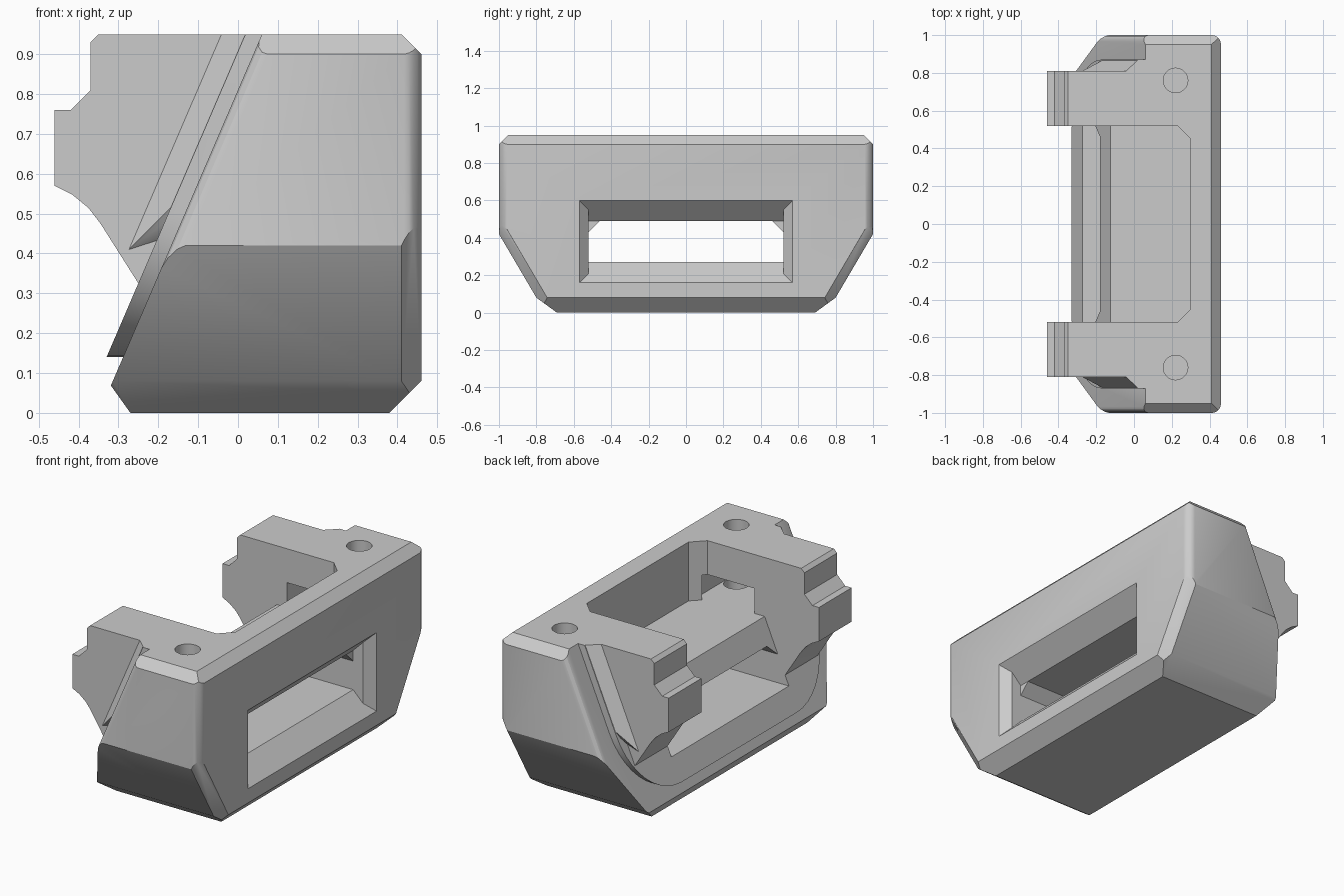
import bpy, bmesh, math
from mathutils import Vector

old = bpy.data.objects.get("Cube")
if old:
    bpy.data.objects.remove(old, do_unlink=True)

grey = bpy.data.materials.new("plain grey")
grey.use_nodes = True
grey.diffuse_color = (0.6, 0.6, 0.6, 1)
grey.node_tree.nodes["Principled BSDF"].inputs["Base Color"].default_value = (0.6, 0.6, 0.6, 1)

LEAN = 0.43  # x gained per unit of height on the sloped face


def finish(bm, name):
    bmesh.ops.recalc_face_normals(bm, faces=bm.faces)
    mesh = bpy.data.meshes.new(name)
    bm.to_mesh(mesh)
    bm.free()
    mesh.materials.append(grey)
    ob = bpy.data.objects.new(name, mesh)
    bpy.context.scene.collection.objects.link(ob)
    return ob


def prism(name, profile, axis, lo, hi, lean=0):
    """Extrude a 2D profile along an axis, optionally leaning with height."""
    bm = bmesh.new()

    def place(p, d):
        a, b = p
        x, y, z = {"x": (d, a, b), "y": (a, d, b), "z": (a, b, d)}[axis]
        return bm.verts.new((x + lean * z, y, z))

    ends = [[place(p, d) for p in profile] for d in (lo, hi)]
    bm.faces.new(ends[0])
    bm.faces.new(ends[1])
    n = len(profile)
    for i in range(n):
        j = (i + 1) % n
        bm.faces.new((ends[0][i], ends[0][j], ends[1][j], ends[1][i]))
    return finish(bm, name)


def hull(name, points):
    bm = bmesh.new()
    for p in points:
        bm.verts.new(p)
    bmesh.ops.convex_hull(bm, input=bm.verts)
    bmesh.ops.dissolve_limit(bm, angle_limit=0.01, verts=bm.verts, edges=bm.edges)
    return finish(bm, name)


def planes_solid(name, planes):
    """Trim a big block by planes given as (point, outward normal)."""
    bm = bmesh.new()
    bmesh.ops.create_cube(bm, size=4)
    for co, no in planes:
        cut = bmesh.ops.bisect_plane(bm, geom=bm.verts[:] + bm.edges[:] + bm.faces[:],
                                     plane_co=co, plane_no=no, clear_outer=True)
        edges = [e for e in cut["geom_cut"] if isinstance(e, bmesh.types.BMEdge)]
        if edges:
            bmesh.ops.holes_fill(bm, edges=edges)
    return finish(bm, name)


def combine(target, other, operation):
    mod = target.modifiers.new(other.name, "BOOLEAN")
    mod.operation = operation
    mod.solver = "EXACT"
    mod.object = other
    bpy.context.view_layer.objects.active = target
    bpy.ops.object.modifier_apply(modifier=mod.name)
    bpy.data.objects.remove(other, do_unlink=True)


# Outer shell: ends, slopes and chamfers
slope = Vector((-1, 0, LEAN)).normalized()
planes = [((0, 0, 0), (0, 0, -1)), ((0, 0, 0.95), (0, 0, 1)),
          ((0.46, 0, 0), (1, 0, 0)), ((0.06, 0, 0.95), slope),
          ((0.46, 0, 0.9), (1, 0, 1)), ((0.46, 0, 0.08), (1, 0, -1)),
          ((-0.32, 0, 0.07), (-0.07, 0, -0.05))]
for s in (-1, 1):
    side = Vector((0, s, 0))
    under = Vector((0, s * 0.34, -0.2)).normalized()
    planes += [((0, s, 0), side), ((0, s, 0.9), (0, s, 1)),
               ((0, s, 0.42), under), ((0, s * 0.8, 0.08), (0, s * 0.08, -0.11)),
               ((0.41, s * 0.9, 0.25), under + Vector((1, 0, 0)))]
    # Rounded upright corners
    for k in range(1, 6):
        a = math.radians(15 * k)
        d = Vector((math.cos(a), s * math.sin(a), 0))
        planes.append((Vector((0.41, s * 0.95, 0)) + 0.05 * d, d))
    edge = Vector((0.06 - LEAN * 0.45, s, 0.5))
    for t in (0.25, 0.5, 0.75):
        d = (slope * (1 - t) + side * t).normalized()
        centre = edge - 0.04 * (slope + side)
        planes.append((centre + 0.04 * d, d))
body = planes_solid("housing_body", planes)

# Raised pad with rounded lower corners on the sloped face
half = [(0.87, 0.95)]
for k in range(11):
    a = math.radians(9 * k)
    half.append((0.51 + 0.36 * math.cos(a), 0.5 - 0.36 * math.sin(a)))
outline = half + [(-y, z) for y, z in reversed(half)]
combine(body, prism("raised_pad", outline, "x", -0.39, -0.25, LEAN), "UNION")

# Two projecting arms with slanted gussets
arm = [(0.1, 0.95), (-0.35, 0.95), (-0.37, 0.93), (-0.37, 0.81), (-0.42, 0.76),
       (-0.46, 0.76), (-0.46, 0.57), (-0.415, 0.547), (-0.375, 0.514),
       (-0.345, 0.475), (-0.25, 0.325), (0.1, 0.325)]
for s in (-1, 1):
    lo, hi = sorted((s * 0.52, s * 0.81))
    combine(body, prism("arm", arm, "y", lo, hi), "UNION")
    corners = []
    for x0, y, low in ((-0.45, 0.81, 0.41), (-0.388, 0.868, 0.52),
                       (-0.35, 0.868, 0.52), (-0.35, 0.78, 0.41), (-0.45, 0.78, 0.41)):
        corners += [(x0 + LEAN * z, s * y, z) for z in (low, 0.95)]
    combine(body, hull("gusset", corners), "UNION")

# Open pocket in the top
pocket = [(-1, -0.52), (0.23, -0.52), (0.3, -0.45), (0.3, 0.45), (0.23, 0.52), (-1, 0.52)]
combine(body, prism("pocket_cutter", pocket, "z", 0.62, 1.2), "DIFFERENCE")

# Tunnel under the shelf and its flared window
tunnel = [(-0.52, 0.27), (0.52, 0.27), (0.52, 0.43), (0.46, 0.49), (-0.46, 0.49), (-0.52, 0.43)]
combine(body, prism("tunnel_cutter", tunnel, "x", -1, 0.352), "DIFFERENCE")
wedge = [(0.35, 0.27), (0.5, 0.12), (0.5, 0.64), (0.35, 0.49)]
combine(body, prism("window_cutter", wedge, "y", -0.52, 0.52), "DIFFERENCE")
flare = [(x, sy * (0.11 + x), z) for x in (0.41, 0.5) for sy in (-1, 1)
         for z in (0.62 - x, 0.14 + x)]
combine(body, hull("flare_cutter", flare), "DIFFERENCE")

# Screw holes and the recesses beneath them
circle = [(0.22 + 0.065 * math.cos(math.tau * k / 32), 0.065 * math.sin(math.tau * k / 32))
          for k in range(32)]
slot = [(-0.06, 0.62), (0.29, 0.62), (0.29, 0.76), (-0.06, 0.76)]
for s in (-1, 1):
    lo, hi = sorted((s * 0.5, s * 0.85))
    combine(body, prism("recess_cutter", slot, "y", lo, hi), "DIFFERENCE")
    hole = [(x, y + s * 0.76) for x, y in circle]
    combine(body, prism("hole_cutter", hole, "z", 0.5, 1.1), "DIFFERENCE")

bpy.ops.object.select_all(action="DESELECT")
body.select_set(True)
bpy.context.view_layer.objects.active = body
bpy.ops.object.shade_smooth_by_angle(angle=math.radians(25))
